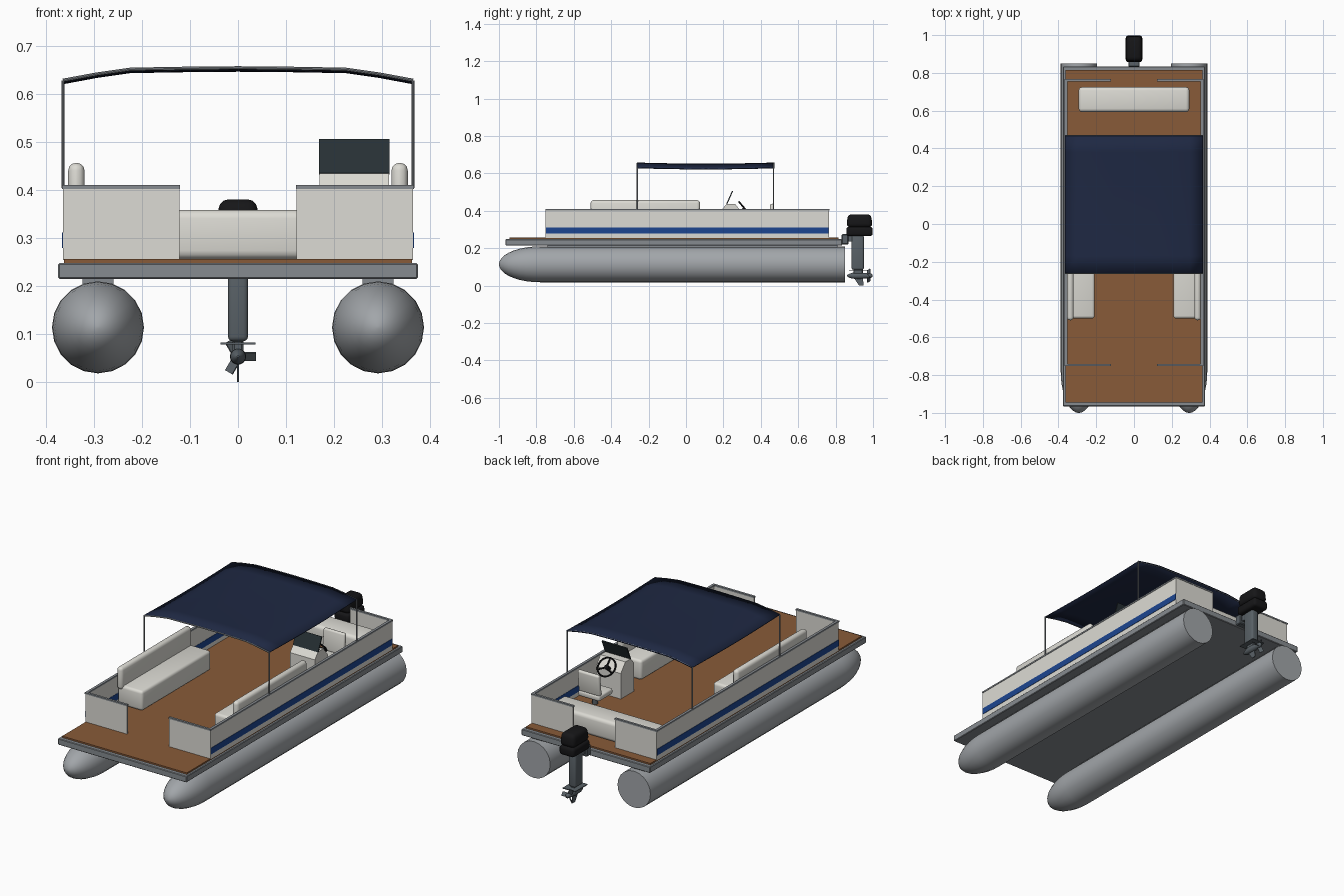
import bpy, bmesh, math
from mathutils import Vector, Matrix

if "Cube" in bpy.data.objects:
    bpy.data.objects.remove(bpy.data.objects["Cube"])


def material(name, r, g, b):
    m = bpy.data.materials.new(name)
    m.diffuse_color = (r, g, b, 1)
    m.use_nodes = True
    m.node_tree.nodes["Principled BSDF"].inputs["Base Color"].default_value = m.diffuse_color
    return m


METAL = material("aluminium", 0.36, 0.38, 0.40)
RIM = material("rim_grey", 0.24, 0.26, 0.28)
WOOD = material("wood", 0.25, 0.105, 0.04)
CREAM = material("cream", 0.72, 0.71, 0.66)
BLUE = material("blue", 0.012, 0.06, 0.28)
NAVY = material("navy", 0.013, 0.021, 0.055)
BLACK = material("black", 0.008, 0.008, 0.009)
DARK = material("dark_grey", 0.10, 0.12, 0.135)
GLASS = material("tinted_screen", 0.02, 0.03, 0.035)


def finish(name, bm, mat, angle=35):
    bmesh.ops.recalc_face_normals(bm, faces=bm.faces)
    me = bpy.data.meshes.new(name)
    bm.to_mesh(me)
    bm.free()
    ob = bpy.data.objects.new(name, me)
    bpy.context.collection.objects.link(ob)
    me.materials.append(mat)
    bpy.ops.object.select_all(action='DESELECT')
    ob.select_set(True)
    bpy.context.view_layer.objects.active = ob
    bpy.ops.object.shade_smooth_by_angle(angle=math.radians(angle))
    return ob


def box(name, x, y, z, mat, bevel=0.0, seg=3, tilt=0.0, taper=1.0):
    """Box from (min, max) ranges; tilt turns about x, taper shrinks the top."""
    bm = bmesh.new()
    bmesh.ops.create_cube(bm, size=1)
    for v in bm.verts:
        k = taper if v.co.z > 0 else 1
        v.co = Vector((v.co.x * (x[1] - x[0]) * k, v.co.y * (y[1] - y[0]) * k,
                       v.co.z * (z[1] - z[0])))
    if bevel:
        bmesh.ops.bevel(bm, geom=bm.edges[:], offset=bevel, segments=seg,
                        affect='EDGES', profile=0.5)
    mid = Vector((sum(x) / 2, sum(y) / 2, sum(z) / 2))
    bm.transform(Matrix.Translation(mid) @ Matrix.Rotation(tilt, 4, 'X'))
    return finish(name, bm, mat)


def lathe(name, x, z, profile, mat, sides=20):
    """Round body along y from (y, radius) points."""
    bm = bmesh.new()
    rings = [[bm.verts.new((x + r * math.cos(a), y, z + r * math.sin(a)))
              for a in (2 * math.pi * i / sides for i in range(sides))]
             for y, r in profile]
    for p, q in zip(rings, rings[1:]):
        for i in range(sides):
            j = (i + 1) % sides
            bm.faces.new((p[i], p[j], q[j], q[i]))
    bm.faces.new(rings[0])
    bm.faces.new(rings[-1])
    return finish(name, bm, mat)


def prism(name, pts, x0, x1, mat):
    """Extrude a (y, z) profile along x."""
    bm = bmesh.new()
    f = bm.faces.new([bm.verts.new((x0, y, z)) for y, z in pts])
    ext = bmesh.ops.extrude_face_region(bm, geom=[f])['geom']
    bmesh.ops.translate(bm, vec=(x1 - x0, 0, 0),
                        verts=[v for v in ext if isinstance(v, bmesh.types.BMVert)])
    return finish(name, bm, mat)


def rods(name, paths, r, mat, sides=8):
    bm = bmesh.new()
    for path in paths:
        for a, b in zip(path, path[1:]):
            a, b = Vector(a), Vector(b)
            m = Matrix.Translation((a + b) / 2) @ (b - a).to_track_quat('Z', 'Y').to_matrix().to_4x4()
            bmesh.ops.create_cone(bm, cap_ends=True, segments=sides, radius1=r,
                                  radius2=r, depth=(b - a).length, matrix=m)
    return finish(name, bm, mat)


# Hull: pontoons with rounded noses, deck frame, wood floor
R = 0.096
nose = [(-0.78 - 0.22 * math.cos(t), max(R * math.sin(t), 0.003))
        for t in (math.pi / 2 * i / 9 for i in range(10))]
SIDES = ((-1, "left"), (1, "right"))
for s, side in SIDES:
    lathe(side + "_pontoon", s * 0.292, 0.114, nose + [(0.85, R)], METAL)
    box(side + "_pontoon_bracket", sorted((s * 0.26, s * 0.324)), (-0.74, 0.81), (0.195, 0.217), RIM)
box("deck_frame", (-0.375, 0.375), (-0.965, 0.835), (0.215, 0.248), RIM, 0.003, 1)
box("wood_floor", (-0.363, 0.363), (-0.945, 0.815), (0.246, 0.256), WOOD)

# Fence panels, top rails, stripes and side benches
for s, side in SIDES:
    def X(a, b):
        return sorted((s * a, s * b))
    box(side + "_side_panel", X(0.356, 0.365), (-0.75, 0.765), (0.254, 0.404), CREAM)
    box(side + "_stripe", X(0.3545, 0.367), (-0.748, 0.763), (0.279, 0.312), BLUE)
    box(side + "_side_rail", X(0.353, 0.367), (-0.752, 0.767), (0.403, 0.411), RIM)
    for y, end in ((-0.746, "front"), (0.761, "rear")):
        box(f"{side}_{end}_panel", X(0.122, 0.365), (y - 0.004, y + 0.004), (0.254, 0.404), CREAM)
        box(f"{side}_{end}_rail", X(0.121, 0.367), (y - 0.006, y + 0.006), (0.403, 0.411), RIM)
    box(side + "_bench", X(0.208, 0.354), (-0.5, 0.075), (0.256, 0.36), CREAM, 0.014)
    box(side + "_bench_back", X(0.320, 0.354), (-0.51, 0.075), (0.34, 0.457), CREAM, 0.016)
box("rear_bench", (-0.293, 0.293), (0.593, 0.725), (0.256, 0.359), CREAM, 0.018)

# Helm console with windscreen and steering wheel
prism("console", [(0.19, 0.256), (0.19, 0.405), (0.217, 0.437), (0.262, 0.437),
                  (0.30, 0.39), (0.30, 0.256)], 0.17, 0.315, CREAM)
box("windscreen", (0.169, 0.316), (0.230, 0.236), (0.431, 0.509), GLASS, tilt=-0.42)
C = Vector((0.2425, 0.315, 0.411))
axis = Vector((0, 0.76, 0.65))
up = Vector((0, -0.65, 0.76))
side_v = Vector((1, 0, 0))


def rim(a, r=0.048):
    return C + (side_v * math.cos(a) + up * math.sin(a)) * r


rods("steering_wheel", [[rim(2 * math.pi * i / 24) for i in range(25)]]
     + [[C, rim(a)] for a in (math.pi / 2, math.pi * 7 / 6, math.pi * 11 / 6)], 0.0045, BLACK)
rods("steering_column", [[C - axis * 0.05, C + axis * 0.004]], 0.011, BLACK, 12)

# Helm chair
rods("chair_post", [[(0.2425, 0.41, 0.255), (0.2425, 0.41, 0.305)]], 0.014, DARK, 12)
box("chair_seat", (0.18, 0.305), (0.35, 0.465), (0.30, 0.33), CREAM, 0.009)
box("chair_back", (0.18, 0.305), (0.445, 0.467), (0.325, 0.438), CREAM, 0.009, tilt=-0.1)

# Canopy with arched, slightly sagging cloth
arch = [(-0.365, 0.632), (-0.295, 0.645), (-0.225, 0.655), (-0.11, 0.657), (0, 0.658),
        (0.11, 0.657), (0.225, 0.655), (0.295, 0.645), (0.365, 0.632)]
Y0, Y1, N = -0.26, 0.472, 8
bm = bmesh.new()
rows = []
for i in range(N + 1):
    t = i / N
    sag = 0.006 * math.sin(math.pi * t)
    rows.append([bm.verts.new((x, Y0 + (Y1 - Y0) * t, z - sag)) for x, z in arch])
for p, q in zip(rows, rows[1:]):
    for k in range(len(arch) - 1):
        bm.faces.new((p[k], p[k + 1], q[k + 1], q[k]))
cloth = finish("canopy_cloth", bm, NAVY)
cloth.modifiers.new("thickness", 'SOLIDIFY').thickness = 0.005
for y, end in ((Y0, "front"), (Y1 - 0.004, "rear")):
    bow = [(x, y, z - 0.003) for x, z in arch]
    rods(end + "_canopy_bow", [[(-0.365, y, 0.405)] + bow + [(0.365, y, 0.405)]], 0.0035, RIM)

# Outboard motor
box("motor_bracket", (-0.03, 0.03), (0.832, 0.868), (0.22, 0.275), DARK, 0.004, 1)
box("motor_arm", (-0.018, 0.018), (0.86, 0.90), (0.235, 0.265), DARK)
box("motor_lower_cowl", (-0.044, 0.044), (0.857, 0.998), (0.265, 0.314), BLACK, 0.014)
box("motor_upper_cowl", (-0.044, 0.044), (0.858, 0.997), (0.312, 0.381), BLACK, 0.02, taper=0.9)
box("motor_leg", (-0.021, 0.021), (0.885, 0.951), (0.085, 0.27), DARK, 0.01)
box("motor_strut", (-0.011, 0.011), (0.895, 0.945), (0.05, 0.09), DARK, 0.004, 1)
box("cavitation_plate", (-0.037, 0.037), (0.872, 0.975), (0.078, 0.082), DARK)
lathe("gearcase", 0, 0.053, [(0.86, 0.002), (0.87, 0.009), (0.89, 0.016), (0.93, 0.017),
                             (0.965, 0.014), (0.99, 0.011), (0.998, 0.004)], DARK, 16)
prism("skeg", [(0.895, 0.045), (0.945, 0.045), (0.95, 0.0), (0.925, 0.0)], -0.002, 0.002, DARK)

# Propeller with three pitched blades
bm = bmesh.new()
for k in range(3):
    m = (Matrix.Translation((0, 0.977, 0.053)) @ Matrix.Rotation(2 * math.pi * k / 3, 4, 'Y')
         @ Matrix.Translation((0.022, 0, 0)) @ Matrix.Rotation(math.radians(40), 4, 'X')
         @ Matrix.Diagonal((0.032, 0.003, 0.022, 1)))
    bmesh.ops.create_cube(bm, size=1, matrix=m)
finish("propeller", bm, DARK)
